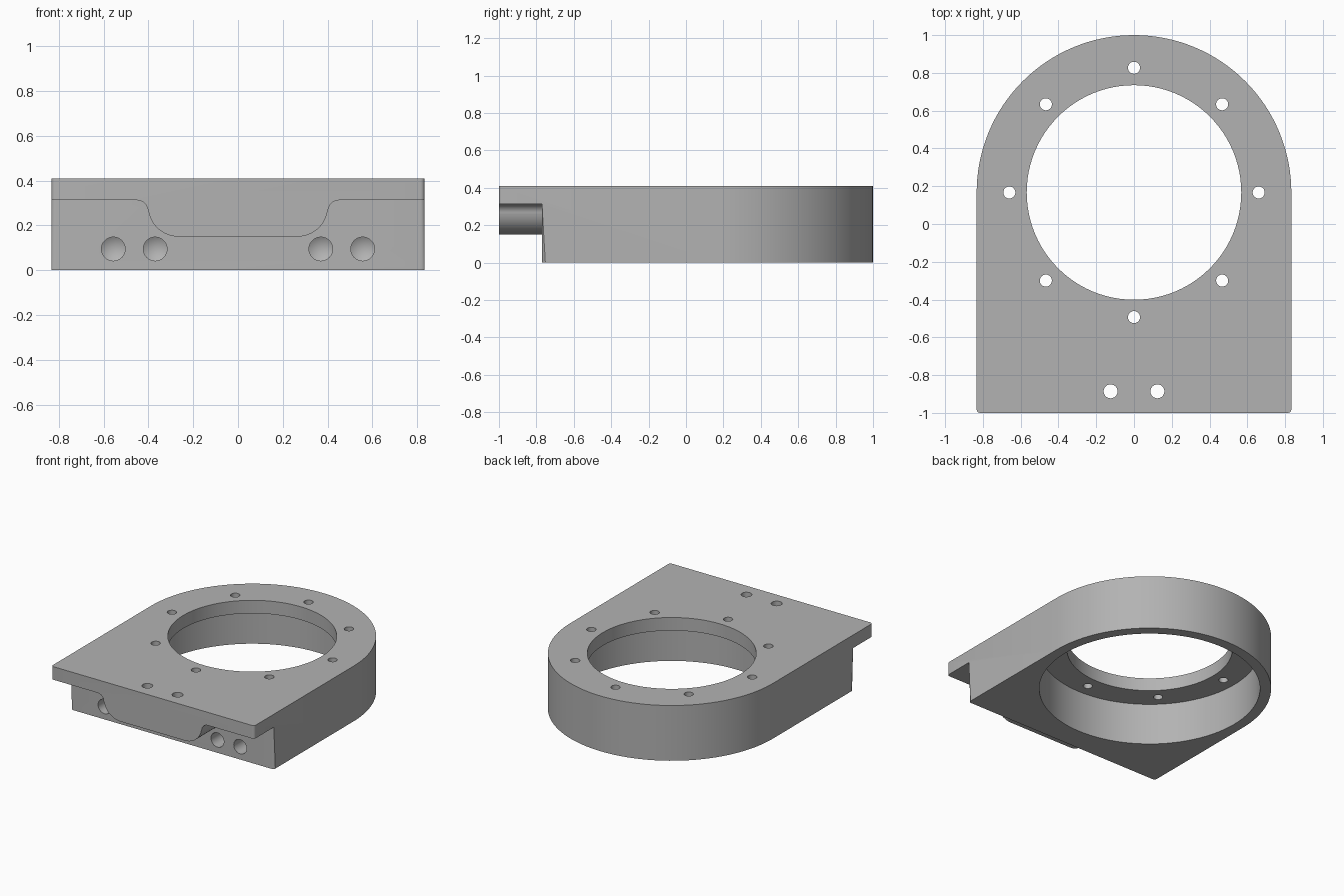
import bpy, bmesh
from math import sin, cos, pi, radians
from mathutils import Matrix, Vector

if "Cube" in bpy.data.objects:
    bpy.data.objects.remove(bpy.data.objects["Cube"])

W, H, CY = 0.833, 0.41, 0.167      # half width, height, bore centre
LEDGE, STEP_Y = 0.313, -0.77       # underside of the lip, front of lower body

metal = bpy.data.materials.new("grey metal")
metal.use_nodes = True
GREY = (0.45, 0.45, 0.45, 1)
metal.diffuse_color = GREY
metal.node_tree.nodes["Principled BSDF"].inputs["Base Color"].default_value = GREY


def arc(cx, cy, r, start, end, n):
    angles = [radians(start + (end - start) * i / n) for i in range(n + 1)]
    return [(cx + r * cos(a), cy + r * sin(a)) for a in angles]


def to_object(name, bm):
    bmesh.ops.recalc_face_normals(bm, faces=bm.faces)
    mesh = bpy.data.meshes.new(name)
    bm.to_mesh(mesh)
    bm.free()
    mesh.materials.append(metal)
    ob = bpy.data.objects.new(name, mesh)
    bpy.context.collection.objects.link(ob)
    return ob


def prism(name, points, push):
    """Extrude a closed outline of 3D points along a vector."""
    bm = bmesh.new()
    face = bm.faces.new([bm.verts.new(p) for p in points])
    out = bmesh.ops.extrude_face_region(bm, geom=[face])
    verts = [v for v in out["geom"] if isinstance(v, bmesh.types.BMVert)]
    bmesh.ops.translate(bm, verts=verts, vec=Vector(push))
    return to_object(name, bm)


def cylinder(x, y, r, z0, z1, n):
    bm = bmesh.new()
    bmesh.ops.create_cone(bm, cap_ends=True, segments=n, radius1=r, radius2=r,
                          depth=z1 - z0,
                          matrix=Matrix.Translation((x, y, (z0 + z1) / 2)))
    return to_object("cutter", bm)


def drill(x, z, r, depth):
    """Blind front hole with a conical drill point."""
    ring = [(x + r * cos(2 * pi * i / 32), z + r * sin(2 * pi * i / 32)) for i in range(32)]
    bm = bmesh.new()
    near = [bm.verts.new((px, STEP_Y - 0.1, pz)) for px, pz in ring]
    far = [bm.verts.new((px, STEP_Y + depth, pz)) for px, pz in ring]
    tip = bm.verts.new((x, STEP_Y + depth + 0.6 * r, z))
    bm.faces.new(near)
    for i in range(32):
        j = (i + 1) % 32
        bm.faces.new((near[i], near[j], far[j], far[i]))
        bm.faces.new((far[i], far[j], tip))
    return to_object("cutter", bm)


def cut(target, cutter):
    mod = target.modifiers.new("cut", "BOOLEAN")
    mod.operation = "DIFFERENCE"
    mod.solver = "EXACT"
    mod.object = cutter
    bpy.context.view_layer.objects.active = target
    bpy.ops.object.modifier_apply(modifier=mod.name)
    bpy.data.objects.remove(cutter)


# Arched block
outline = [(-W, -1), (W, -1)] + arc(0, CY, W, 0, 180, 64)
block = prism("bearing_mount", [(x, y, 0) for x, y in outline], (0, 0, H))

# Front step, leaving a curved tongue under the overhang
half = ([(1, LEDGE)] + arc(0.452, LEDGE - 0.05, 0.05, 90, 180, 8)
        + arc(0.265, 0.287, 0.137, -10, -90, 14))
step = [(1, -0.1)] + half + [(-x, z) for x, z in reversed(half)] + [(-1, -0.1)]
cut(block, prism("cutter", [(x, -1.2, z) for x, z in step], (0, STEP_Y + 1.2, 0)))

# Round the upright front corners
bm = bmesh.new()
bm.from_mesh(block.data)
corners = [e for e in bm.edges
           if all(abs(abs(v.co.x) - W) < 1e-3 and v.co.y < -0.7 for v in e.verts)
           and abs(e.verts[0].co.y - e.verts[1].co.y) < 1e-3
           and abs(e.verts[0].co.z - e.verts[1].co.z) > 0.05]
bmesh.ops.bevel(bm, geom=corners, offset=0.018, segments=4, profile=0.5, affect="EDGES")
bm.to_mesh(block.data)
bm.free()

# Main bore and wider recess underneath
cut(block, cylinder(0, CY, 0.568, -0.1, 0.6, 96))
cut(block, cylinder(0, CY, 0.757, -0.1, LEDGE, 96))

# Ring of bolt holes through the lip
for i in range(8):
    a = i * pi / 4
    cut(block, cylinder(0.66 * cos(a), CY + 0.66 * sin(a), 0.032, 0.2, 0.6, 24))

# Tongue holes and blind front holes
for side in (-1, 1):
    cut(block, cylinder(side * 0.124, -0.886, 0.037, -0.1, 0.6, 24))
    for x in (0.37, 0.557):
        cut(block, drill(side * x, 0.095, 0.053, 0.2))

bpy.ops.object.select_all(action="DESELECT")
block.select_set(True)
bpy.context.view_layer.objects.active = block
bpy.ops.object.shade_smooth_by_angle(angle=radians(30))
